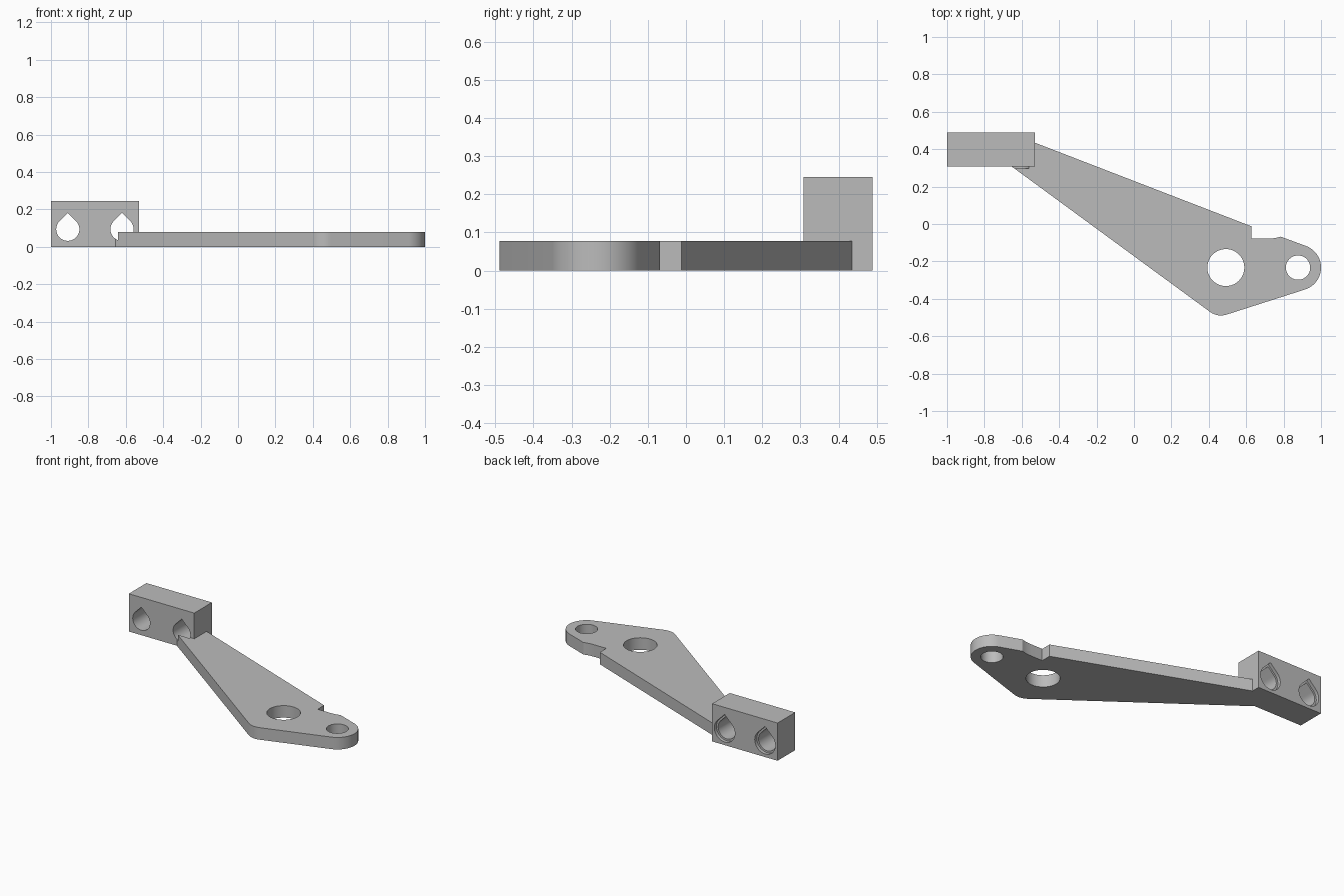
import bpy
from math import cos, sin, radians
from mathutils import Vector, Matrix

cube = bpy.data.objects.get("Cube")
if cube:
    bpy.data.objects.remove(cube, do_unlink=True)

grey = bpy.data.materials.new("plain grey")
grey.use_nodes = True
COLOUR = (0.5, 0.5, 0.5, 1)
grey.diffuse_color = COLOUR
grey.node_tree.nodes["Principled BSDF"].inputs["Base Color"].default_value = COLOUR


def arc(cx, cy, r, start, end, steps):
    """Points on an arc, angles in degrees."""
    angles = [radians(start + (end - start) * i / steps) for i in range(steps + 1)]
    return [(cx + r * cos(a), cy + r * sin(a)) for a in angles]


def prism(name, outline, low, high, along_y=False):
    """Extrude a counter-clockwise outline along z, or an x-z outline along y."""
    n = len(outline)
    if along_y:
        verts = [(u, d, v) for d in (high, low) for u, v in outline]
    else:
        verts = [(u, v, d) for d in (low, high) for u, v in outline]
    faces = [tuple(reversed(range(n))), tuple(range(n, 2 * n))]
    faces += [(i, (i + 1) % n, (i + 1) % n + n, i + n) for i in range(n)]
    mesh = bpy.data.meshes.new(name)
    mesh.from_pydata(verts, [], faces)
    mesh.materials.append(grey)
    obj = bpy.data.objects.new(name, mesh)
    bpy.context.collection.objects.link(obj)
    return obj


def combine(target, tool, operation):
    """Apply a boolean and discard the tool."""
    tool.hide_render = True
    mod = target.modifiers.new(operation, "BOOLEAN")
    mod.operation, mod.solver, mod.object = operation, "EXACT", tool
    bpy.ops.object.select_all(action="DESELECT")
    bpy.context.view_layer.objects.active = target
    target.select_set(True)
    bpy.ops.object.modifier_apply(modifier=mod.name)
    bpy.data.objects.remove(tool, do_unlink=True)


def teardrop(cx, cz, r):
    """Round hole with a pointed roof."""
    return arc(cx, cz, r, 135, 405, 36) + [(cx, cz + r * 1.414)]


# Flat arm with a stepped notch and a rounded tip
outline = [(-0.58, 0.454), (-0.66, 0.312)]
outline += arc(0.465, -0.39, 0.099, 235, 288, 8)
outline += arc(0.877, -0.233, 0.123, 288, 430, 28)
outline += [(0.785, -0.068), (0.765, -0.073), (0.74, -0.077), (0.71, -0.078),
            (0.627, -0.078), (0.627, -0.012)]
bracket = prism("lever_bracket", outline, 0, 0.078)

# Upright mounting block
block = prism("mounting_block", [(-1, 0), (-0.53, 0), (-0.53, 0.245), (-1, 0.245)],
              0.308, 0.489, along_y=True)
combine(bracket, block, "UNION")

# Pivot hole and tip hole
for x, r in ((0.491, 0.099), (0.877, 0.065)):
    hole = prism("hole_cutter", arc(x, -0.233, r, 0, 352.5, 47), -0.1, 0.2)
    combine(bracket, hole, "DIFFERENCE")

# Teardrop bolt holes with a shallow recess at the back
for x in (-0.91, -0.62):
    for r, front in ((0.062, 0.298), (0.074, 0.467)):
        hole = prism("bolt_cutter", teardrop(x, 0.094, r), front, 0.6, along_y=True)
        combine(bracket, hole, "DIFFERENCE")

bpy.ops.object.shade_smooth_by_angle(angle=radians(25))
